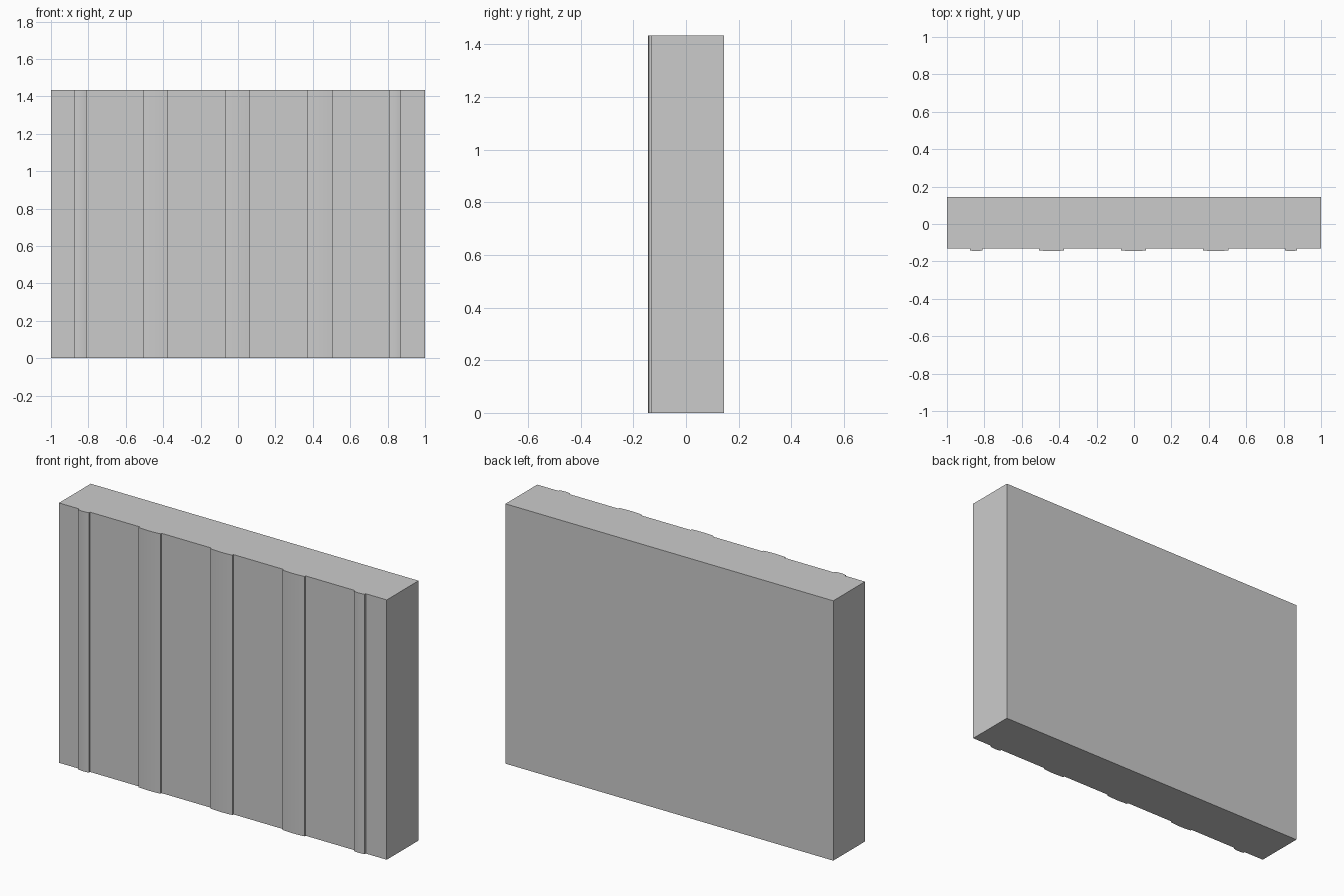
import bpy, bmesh, math

if "Cube" in bpy.data.objects:
    bpy.data.objects.remove(bpy.data.objects["Cube"])

HEIGHT, BACK, FACE = 1.433, 0.145, -0.132
RIB_EDGE, RIB_CREST = -0.141, -0.145
SEGMENTS = 6
RIBS = [(-0.876, -0.81), (-0.508, -0.374), (-0.069, 0.065), (0.37, 0.504), (0.806, 0.872)]


def rib_points(x0, x1):
    """Outline of one raised strip: straight sides, gently crowned front."""
    pts = [(x0, FACE)]
    for i in range(SEGMENTS + 1):
        t = i / SEGMENTS
        y = RIB_EDGE + (RIB_CREST - RIB_EDGE) * (1 - (2 * t - 1) ** 2)
        pts.append((x0 + (x1 - x0) * t, y))
    return pts + [(x1, FACE)]


# Plan outline of the wall, with the ribs along its front
outline = [(-1, BACK), (-1, FACE)]
for rib in RIBS:
    outline += rib_points(*rib)
outline += [(1, FACE), (1, BACK)]

# Raise the outline into a solid wall panel
bm = bmesh.new()
base = bm.faces.new([bm.verts.new((x, y, 0)) for x, y in outline])
top = bmesh.ops.extrude_face_region(bm, geom=[base], use_keep_orig=True)
bmesh.ops.translate(bm, vec=(0, 0, HEIGHT),
                    verts=[g for g in top["geom"] if isinstance(g, bmesh.types.BMVert)])
bmesh.ops.recalc_face_normals(bm, faces=bm.faces)
mesh = bpy.data.meshes.new("ribbed_wall_panel")
bm.to_mesh(mesh)
bm.free()

wall = bpy.data.objects.new("ribbed_wall_panel", mesh)
bpy.context.collection.objects.link(wall)
bpy.context.view_layer.objects.active = wall
wall.select_set(True)
bpy.ops.object.shade_smooth_by_angle(angle=math.radians(30))
